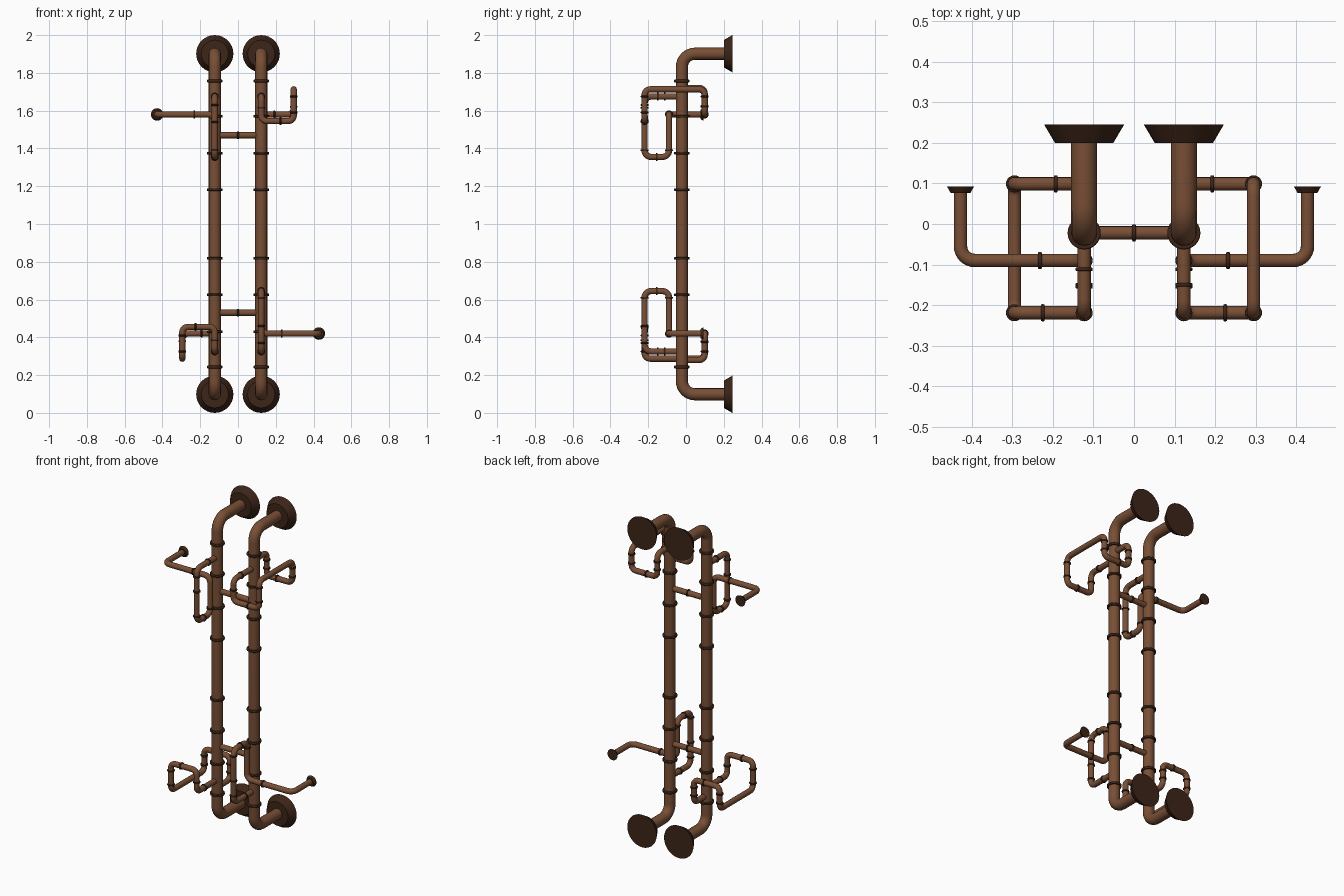
import bpy, math
from mathutils import Vector

if "Cube" in bpy.data.objects:
    bpy.data.objects.remove(bpy.data.objects["Cube"])


def material(name, color):
    m = bpy.data.materials.new(name)
    m.diffuse_color = (*color, 1)
    m.use_nodes = True
    m.node_tree.nodes["Principled BSDF"].inputs["Base Color"].default_value = m.diffuse_color
    return m


COPPER = material("copper_brown", (0.19, 0.078, 0.036))
DARK = material("dark_iron", (0.045, 0.018, 0.009))
AXES = {"X": Vector((1, 0, 0)), "Y": Vector((0, 1, 0)), "Z": Vector((0, 0, 1))}
R_MAIN, R_THIN = 0.032, 0.0165
XM, YM = 0.123, -0.022          # main pipe position


def finish(ob, name, mat):
    ob.name = name
    ob.data.materials.clear()
    ob.data.materials.append(mat)
    bpy.ops.object.select_all(action='DESELECT')
    ob.select_set(True)
    bpy.context.view_layer.objects.active = ob
    bpy.ops.object.shade_smooth_by_angle(angle=math.radians(40))


def pipe(name, corners, r, bend):
    """Round pipe along a path whose corners are filleted."""
    c = [Vector(p) for p in corners]
    pts = [c[0]]
    for a, b, d in zip(c, c[1:], c[2:]):
        u, v = (a - b).normalized(), (d - b).normalized()
        mid = b + (u + v) * bend
        for i in range(9):
            t = i / 8 * math.pi / 2
            pts.append(mid - v * bend * math.cos(t) - u * bend * math.sin(t))
    pts.append(c[-1])
    cu = bpy.data.curves.new(name, 'CURVE')
    cu.dimensions = '3D'
    cu.bevel_depth, cu.bevel_resolution, cu.use_fill_caps = r, 6, True
    sp = cu.splines.new('POLY')
    sp.points.add(len(pts) - 1)
    for q, p in zip(sp.points, pts):
        q.co = (*p, 1)
    ob = bpy.data.objects.new(name, cu)
    bpy.context.collection.objects.link(ob)
    bpy.ops.object.select_all(action='DESELECT')
    ob.select_set(True)
    bpy.context.view_layer.objects.active = ob
    bpy.ops.object.convert(target='MESH')
    finish(bpy.context.object, name, COPPER)


def ring(name, at, axis, r, thick):
    bpy.ops.mesh.primitive_cylinder_add(vertices=24, radius=r, depth=thick, location=at)
    ob = bpy.context.object
    ob.rotation_euler = AXES[axis].to_track_quat('Z', 'Y').to_euler()
    b = ob.modifiers.new("bevel", 'BEVEL')
    b.width, b.segments = thick * 0.25, 2
    finish(ob, name, DARK)


def wall_flange(name, x, z, y0, y1, r0, r1):
    bpy.ops.mesh.primitive_cone_add(vertices=32, radius1=r0, radius2=r1, depth=y1 - y0,
                                    location=(x, (y0 + y1) / 2, z),
                                    rotation=(-math.pi / 2, 0, 0))
    finish(bpy.context.object, name, DARK)


# Two main pipes with wall flanges and joint rings
for side, sx in (("left", -XM), ("right", XM)):
    pipe(side + "_main_pipe", [(sx, 0.205, 0.0985), (sx, YM, 0.0985),
                               (sx, YM, 1.9015), (sx, 0.205, 1.9015)], R_MAIN, 0.07)
    for z in (0.0985, 1.9015):
        wall_flange(side + "_wall_flange", sx, z, 0.2, 0.245, 0.072, 0.0985)
    for z in (0.243, 0.43, 0.625, 0.818, 1.182, 1.375, 1.57, 1.757):
        ring(side + "_main_ring", (sx, YM, z), "Z", 0.041, 0.014)

# Small pipework, repeated by a half turn about the y axis
for level, s in (("upper", 1), ("lower", -1)):
    def P(x, y, z):
        return (s * x, y, 1 + s * (z - 1))

    # Cross pipe between the main pipes
    pipe(level + "_cross_pipe", [P(-XM, YM, 1.47), P(XM, YM, 1.47)], R_THIN, 0)
    ring(level + "_cross_ring", P(0, YM, 1.47), "X", 0.021, 0.009)

    # Hook pipe that dips in front and runs out sideways to a small flange
    pipe(level + "_hook_pipe",
         [P(-XM, YM, 1.675), P(-XM, -0.219, 1.675), P(-XM, -0.219, 1.355),
          P(-XM, -0.09, 1.355), P(-XM, -0.09, 1.58), P(-0.428, -0.09, 1.58),
          P(-0.428, 0.08, 1.58)], R_THIN, 0.035)
    fx, _, fz = P(-0.428, 0, 1.58)
    wall_flange(level + "_small_flange", fx, fz, 0.076, 0.092, 0.024, 0.033)
    for at, ax in (((-XM, -0.112, 1.675), "Y"), ((-XM, -0.219, 1.63), "Z"),
                   ((-XM, -0.219, 1.54), "Z"), ((-XM, -0.219, 1.39), "Z"),
                   ((-XM, -0.155, 1.355), "Y"), ((-XM, -0.09, 1.39), "Z"),
                   ((-0.232, -0.09, 1.58), "X")):
        ring(level + "_hook_ring", P(*at), ax, 0.021, 0.009)

    # Loop pipe that leaves the back of the main pipe and returns to its front
    pipe(level + "_loop_pipe",
         [P(XM, YM, 1.72), P(XM, 0.099, 1.72), P(XM, 0.099, 1.58), P(0.295, 0.099, 1.58),
          P(0.295, 0.099, 1.713), P(0.295, -0.219, 1.713), P(0.295, -0.219, 1.545),
          P(XM, -0.219, 1.545), P(XM, -0.219, 1.675), P(XM, YM, 1.675)], R_THIN, 0.03)
    for at, ax in (((XM, 0.099, 1.675), "Z"), ((XM, 0.099, 1.625), "Z"),
                   ((0.193, 0.099, 1.58), "X"), ((0.295, 0.099, 1.675), "Z"),
                   ((0.295, 0.099, 1.62), "Z"), ((0.295, -0.219, 1.675), "Z"),
                   ((0.295, -0.219, 1.59), "Z"), ((0.225, -0.219, 1.545), "X"),
                   ((XM, -0.219, 1.615), "Z"), ((XM, -0.15, 1.675), "Y")):
        ring(level + "_loop_ring", P(*at), ax, 0.021, 0.009)
